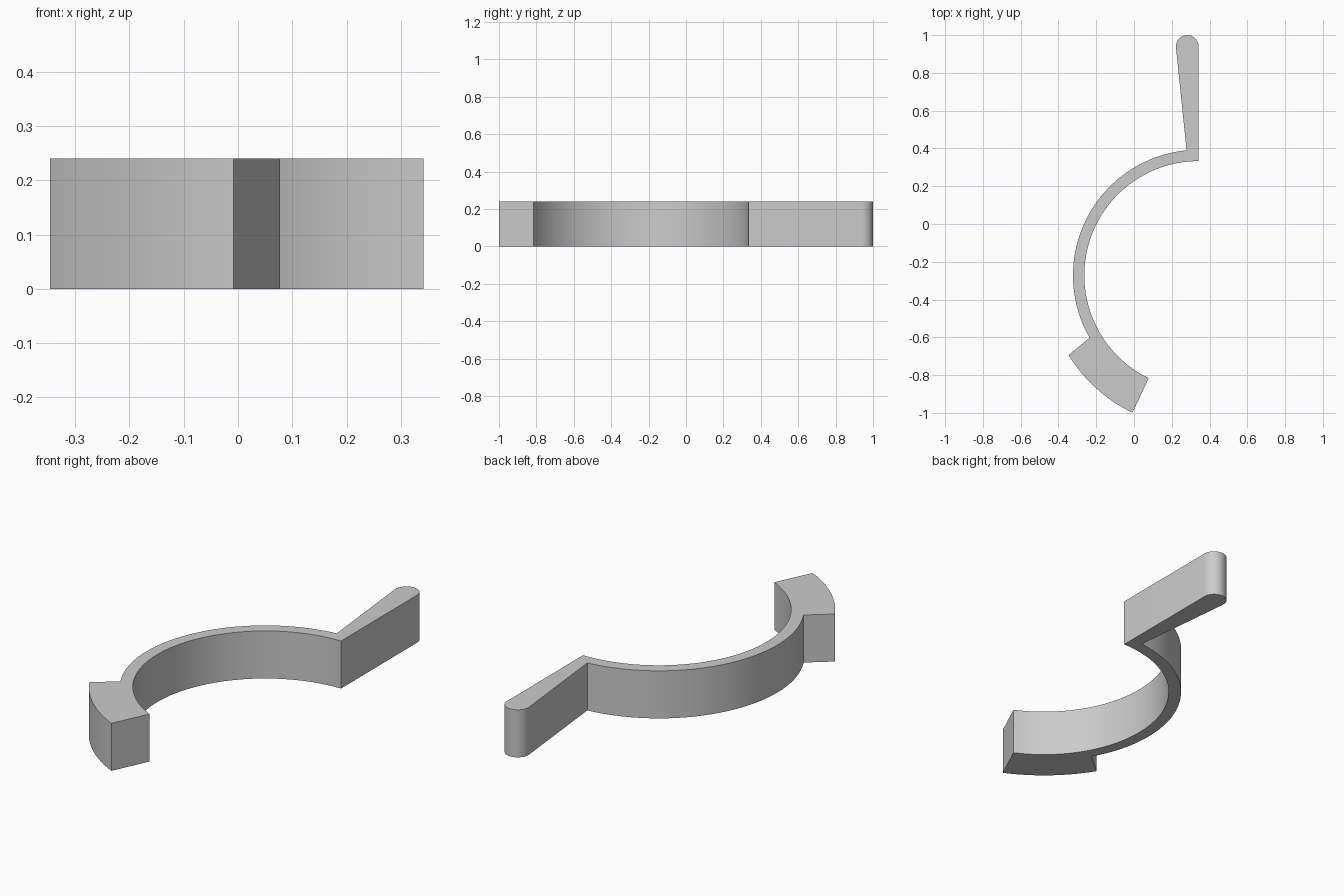
import bpy
import bmesh
from math import radians, cos, sin

cube = bpy.data.objects.get("Cube")
if cube:
    bpy.data.objects.remove(cube, do_unlink=True)

HEIGHT = 0.24
CX, CY = 0.342, -0.272                       # centre of the curved band
R_IN, R_OUT, R_BLOCK = 0.605, 0.665, 0.807
TIP_R = 0.06


def arc(cx, cy, r, start, end, steps):
    """Points along an arc, angles in degrees."""
    angles = [radians(start + (end - start) * i / steps) for i in range(steps + 1)]
    return [(cx + r * cos(a), cy + r * sin(a)) for a in angles]


# One continuous outline: band, end block and tapered handle
outline = arc(CX, CY, R_IN, 244.1, 90, 64)                        # inside of band
outline += arc(CX - TIP_R, 1 - TIP_R, TIP_R, 0, 186, 24)          # rounded handle tip
outline += arc(CX, CY, R_OUT, 95.5, 209.8, 48)                    # outside of band
outline += arc(CX, CY, R_BLOCK, 211.5, 244.3, 16)                 # outside of end block

# Extrude the outline into a solid
bm = bmesh.new()
base = bm.faces.new([bm.verts.new((x, y, 0)) for x, y in outline])
top = bmesh.ops.extrude_face_region(bm, geom=[base], use_keep_orig=True)
bmesh.ops.translate(bm, vec=(0, 0, HEIGHT),
                    verts=[v for v in top["geom"] if isinstance(v, bmesh.types.BMVert)])
bmesh.ops.recalc_face_normals(bm, faces=bm.faces)
caps = [f for f in bm.faces if len(f.verts) > 4]
bmesh.ops.triangulate(bm, faces=caps)
mesh = bpy.data.meshes.new("curved_clip")
bm.to_mesh(mesh)
bm.free()

clip = bpy.data.objects.new("curved_clip", mesh)
bpy.context.collection.objects.link(clip)

# Plain grey finish
grey = bpy.data.materials.new("light_grey")
grey.use_nodes = True
colour = (0.6, 0.6, 0.6, 1)
grey.diffuse_color = colour
grey.node_tree.nodes["Principled BSDF"].inputs["Base Color"].default_value = colour
mesh.materials.append(grey)

# Smooth curved walls, sharp corners
bpy.ops.object.select_all(action="DESELECT")
clip.select_set(True)
bpy.context.view_layer.objects.active = clip
bpy.ops.object.shade_smooth_by_angle(angle=radians(30))
